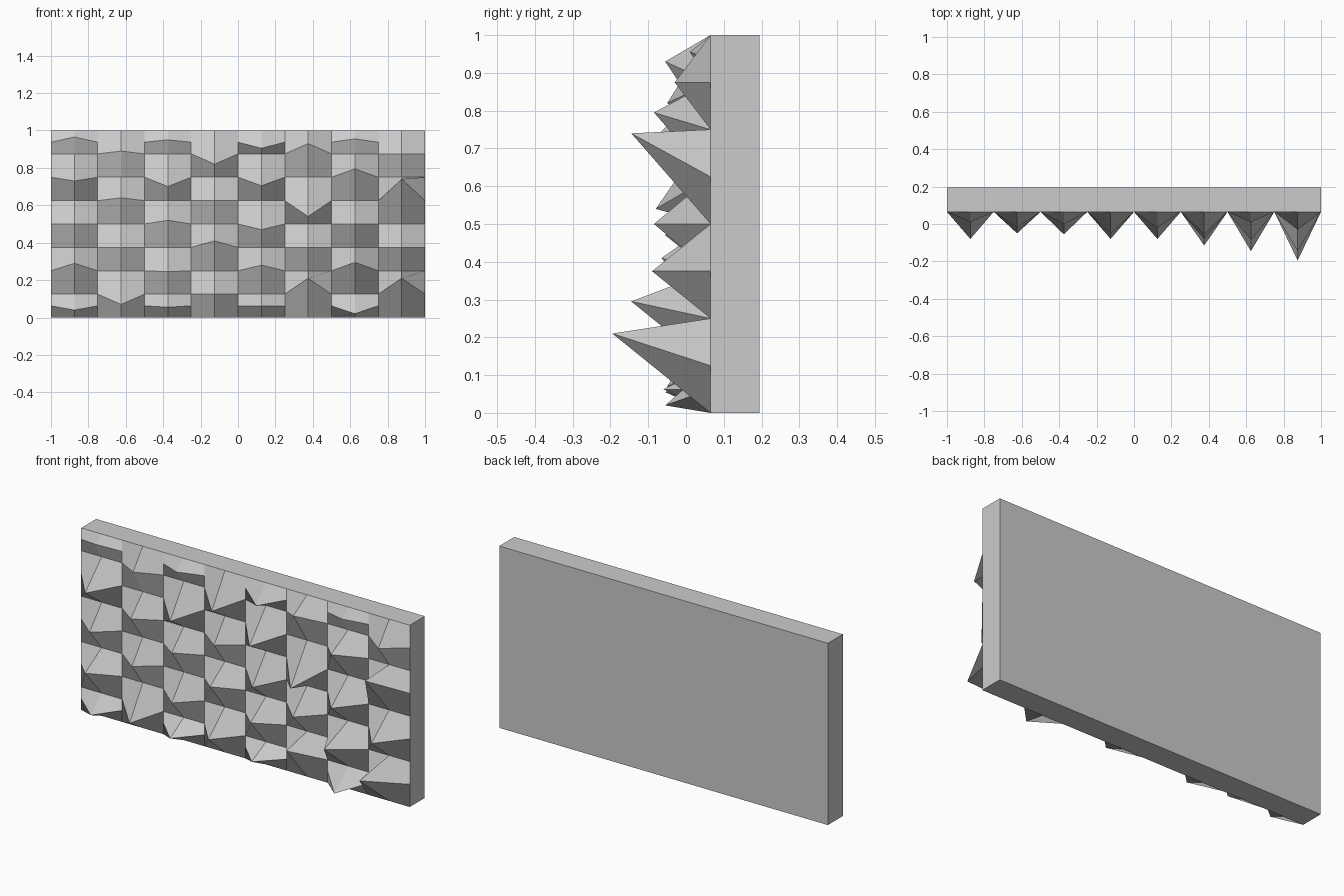
import bpy, bmesh

if "Cube" in bpy.data.objects:
    bpy.data.objects.remove(bpy.data.objects["Cube"])

BASE, BACK, CELL = 0.065, 0.195, 0.25

# Spike tips per column, top to bottom: (z, y)
TIPS = [
    [(.965, .01), (.73, -.08), (.50, -.04), (.29, -.08), (.04, -.03)],
    [(.89, -.02), (.64, -.04), (.375, -.03), (.07, -.05)],
    [(.95, .00), (.70, -.055), (.52, -.04), (.245, -.04), (.055, -.055)],
    [(.82, -.05), (.625, -.03), (.41, -.065), (.125, -.08)],
    [(.905, -.02), (.705, -.08), (.47, -.055), (.28, -.07), (.0625, -.06)],
    [(.93, -.055), (.54, -.08), (.375, -.06), (.21, -.115)],
    [(.955, .01), (.795, -.085), (.50, -.085), (.295, -.145), (.02, -.055)],
    [(.875, -.03), (.74, -.145), (.375, -.09), (.21, -.195)],
]


def make_object(name, bm):
    bmesh.ops.remove_doubles(bm, verts=bm.verts, dist=0.0005)
    bmesh.ops.recalc_face_normals(bm, faces=bm.faces)
    mesh = bpy.data.meshes.new(name)
    bm.to_mesh(mesh)
    bm.free()
    obj = bpy.data.objects.new(name, mesh)
    bpy.context.collection.objects.link(obj)
    return obj


# Spiked front: each cell is a 2 x 2 quad patch with its centre pulled out
bm = bmesh.new()
for col, tips in enumerate(TIPS):
    x0 = -1 + CELL * col
    # odd columns are shifted half a cell, leaving half cells at both ends
    rows = [1, .875, .625, .375, .125, 0] if col % 2 == 0 else [1, .75, .5, .25, 0]
    for (tip_z, tip_y), top, bottom in zip(tips, rows, rows[1:]):
        zs = [bottom, (bottom + top) / 2, top]
        grid = [[bm.verts.new((x0 + CELL / 2 * i, BASE, z)) for i in range(3)] for z in zs]
        grid[1][1].co.y, grid[1][1].co.z = tip_y, tip_z
        for j in range(2):
            for i in range(2):
                bm.faces.new((grid[j][i], grid[j][i + 1], grid[j + 1][i + 1], grid[j + 1][i]))
make_object("spiked_front", bm)

# Flat backing board, open where the spiked front covers it
bm = bmesh.new()
bmesh.ops.create_cube(bm, size=1)
for v in bm.verts:
    v.co.x *= 2
    v.co.y = BASE if v.co.y < 0 else BACK
    v.co.z += 0.5
front = [f for f in bm.faces if all(abs(v.co.y - BASE) < 1e-4 for v in f.verts)]
bmesh.ops.delete(bm, geom=front, context='FACES_ONLY')
make_object("backing_board", bm)

# Face the spiked surface towards the front
mesh = bpy.data.objects["spiked_front"].data
if sum(p.normal.y for p in mesh.polygons) > 0:
    mesh.flip_normals()
